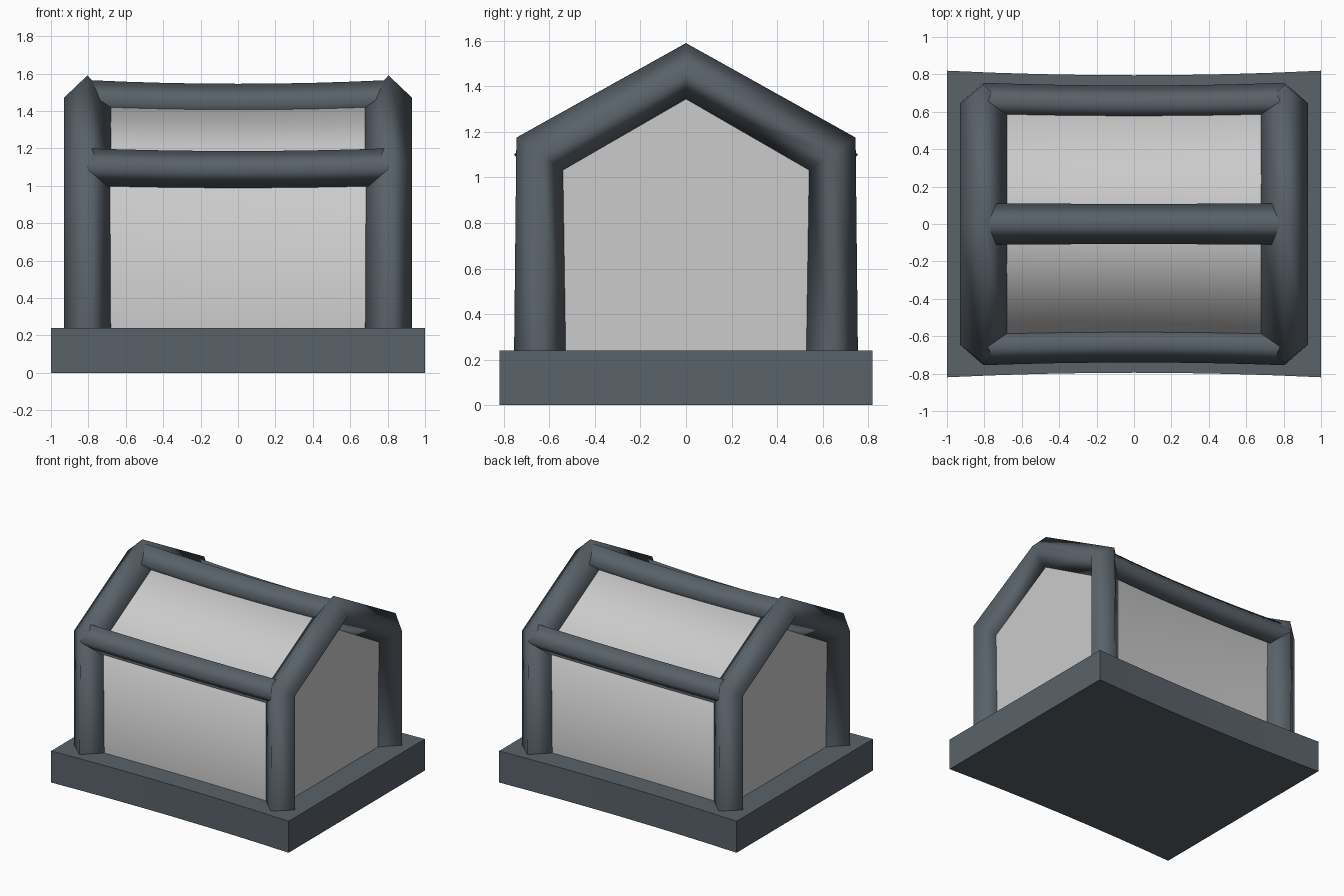
import bpy

cube = bpy.data.objects.get("Cube")
if cube:
    bpy.data.objects.remove(cube, do_unlink=True)


def material(name, rgb):
    m = bpy.data.materials.new(name)
    m.use_nodes = True
    m.diffuse_color = (*rgb, 1)
    m.node_tree.nodes["Principled BSDF"].inputs["Base Color"].default_value = (*rgb, 1)
    return m


SLATE = material("slate", (0.10, 0.122, 0.143))
PALE = material("pale_grey", (0.6, 0.6, 0.6))

FLOOR = 0.24
FRAME_X = 0.805


def pinch(x, y, z):
    """Waist the shape slightly towards the middle of its length."""
    t = x * x - FRAME_X ** 2
    if z > FLOOR:
        z = FLOOR + (z - FLOOR) * (1 + 0.023 * t)
    return x, y * (1 + 0.03 * t), z


def loft(name, rings, mat, closed=True, caps=False, smooth=True):
    """Skin a series of rings with equal point counts."""
    n = len(rings[0])
    verts = [pinch(*p) for ring in rings for p in ring]
    faces = []
    for r in range(len(rings) - 1):
        for i in range(n if closed else n - 1):
            j = (i + 1) % n
            faces.append((r * n + i, r * n + j, (r + 1) * n + j, (r + 1) * n + i))
    if caps:
        faces.append(tuple(reversed(range(n))))
        faces.append(tuple(range(len(verts) - n, len(verts))))
    mesh = bpy.data.meshes.new(name)
    mesh.from_pydata(verts, [], faces)
    mesh.materials.append(mat)
    mesh.polygons.foreach_set("use_smooth", [smooth] * len(mesh.polygons))
    ob = bpy.data.objects.new(name, mesh)
    bpy.context.collection.objects.link(ob)
    bpy.ops.object.select_all(action='DESELECT')
    ob.select_set(True)
    bpy.context.view_layer.objects.active = ob
    bpy.ops.object.mode_set(mode='EDIT')
    bpy.ops.mesh.select_all(action='SELECT')
    bpy.ops.mesh.normals_make_consistent(inside=False)
    bpy.ops.object.mode_set(mode='OBJECT')
    return ob


def stations(half, count=8):
    return [half * (2 * i / count - 1) for i in range(count + 1)]


# Base slab
slab = [(-0.811, 0), (0.811, 0), (0.811, FLOOR), (-0.811, FLOOR)]
loft("base", [[(x, y, z) for y, z in slab] for x in stations(1)],
     SLATE, caps=True, smooth=False)

# Gable frames: diamond tubes following a house outline (outer and inner corner pairs)
half = [((0.755, FLOOR), (0.525, FLOOR)), ((0.745, 1.175), (0.537, 1.03))]
mirrored = [tuple((-y, z) for y, z in pair) for pair in reversed(half)]
outline = half + [((0, 1.59), (0, 1.34))] + mirrored
for side, cx in (("left", FRAME_X), ("right", -FRAME_X)):
    rings = []
    for (oy, oz), (iy, iz) in outline:
        my, mz = (oy + iy) / 2, (oz + iz) / 2
        rings.append([(cx, oy, oz), (cx + 0.125, my, mz),
                      (cx, iy, iz), (cx - 0.125, my, mz)])
    loft(side + "_frame", rings, SLATE, caps=False)

# Ridge and eave beams: diamond tubes along x
for name, cy, cz, ry, rz in (("ridge_beam", 0, 1.46, 0.11, 0.105),
                             ("front_eave_beam", -0.657, 1.1, 0.098, 0.1),
                             ("back_eave_beam", 0.657, 1.1, 0.098, 0.1)):
    loft(name, [[(x, cy + ry, cz), (x, cy, cz + rz), (x, cy - ry, cz), (x, cy, cz - rz)]
                for x in stations(FRAME_X)], SLATE)

# Fabric walls and roof, open underneath
house = [(-0.64, FLOOR), (-0.645, 1.1), (0, 1.465), (0.645, 1.1), (0.64, FLOOR)]
loft("walls_and_roof", [[(x, y, z) for y, z in house] for x in stations(FRAME_X)],
     PALE, closed=False)

# Gable end panels
for side, cx in (("left", FRAME_X), ("right", -FRAME_X)):
    d = 0.004
    loft(side + "_gable_panel", [[(cx + s, y, z) for y, z in house] for s in (-d, d)],
         PALE, caps=True, smooth=False)
